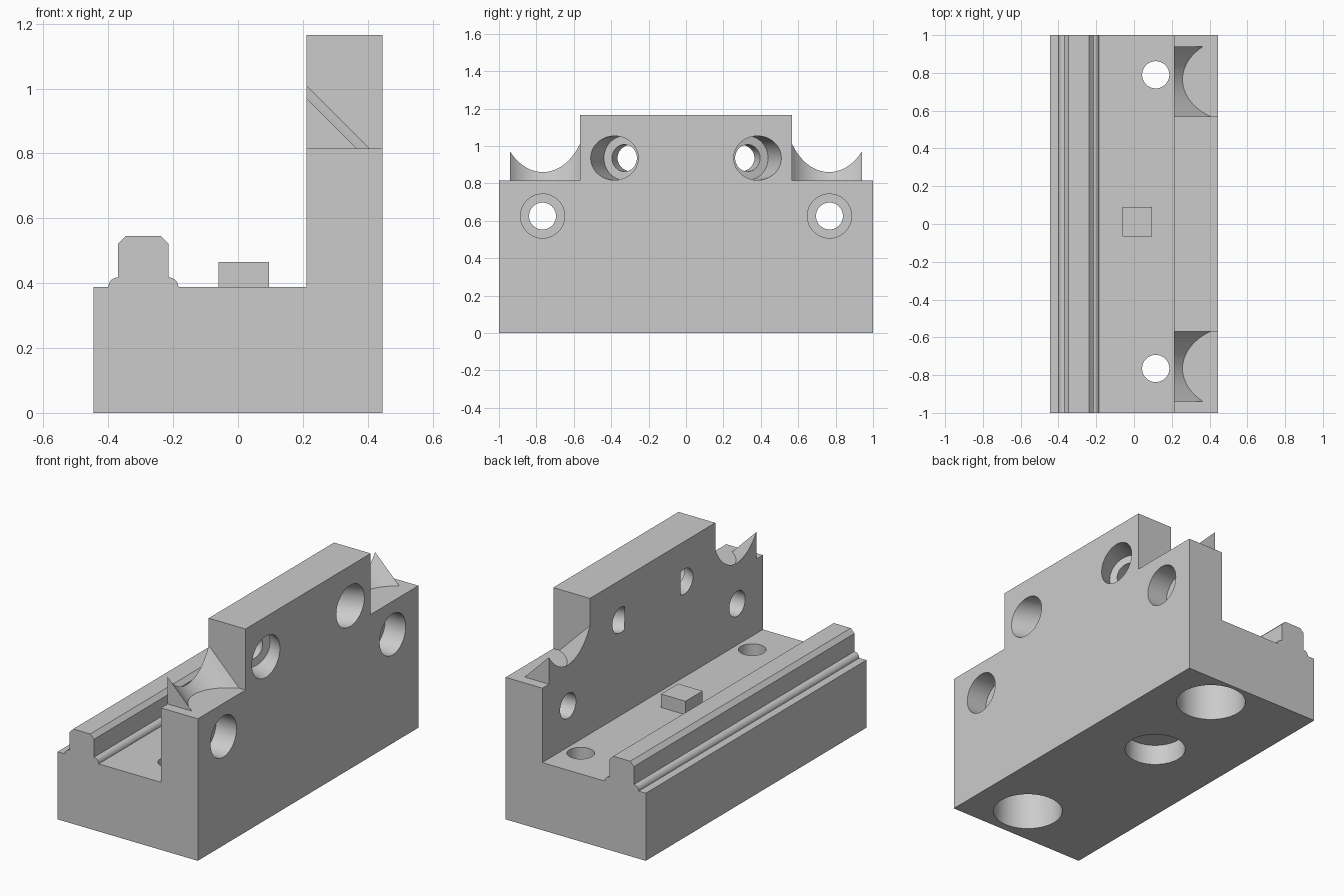
import bpy, bmesh, math
from mathutils import Vector

if "Cube" in bpy.data.objects:
    bpy.data.objects.remove(bpy.data.objects["Cube"])

grey = bpy.data.materials.new("light grey")
grey.diffuse_color = (0.6, 0.6, 0.6, 1)
grey.use_nodes = True
grey.node_tree.nodes["Principled BSDF"].inputs["Base Color"].default_value = grey.diffuse_color


def make(name, bm):
    bmesh.ops.recalc_face_normals(bm, faces=bm.faces[:])
    mesh = bpy.data.meshes.new(name)
    bm.to_mesh(mesh)
    bm.free()
    mesh.materials.append(grey)
    ob = bpy.data.objects.new(name, mesh)
    bpy.context.collection.objects.link(ob)
    return ob


def loft(name, rings):
    """Skin a row of closed rings and cap both ends."""
    bm = bmesh.new()
    loops = [[bm.verts.new(p) for p in ring] for ring in rings]
    n = len(loops[0])
    for a, b in zip(loops, loops[1:]):
        for i in range(n):
            j = (i + 1) % n
            bm.faces.new((a[i], a[j], b[j], b[i]))
    bm.faces.new(loops[0])
    bm.faces.new(loops[-1][::-1])
    return make(name, bm)


def box(name, lo, hi):
    (x0, y0, z0), (x1, y1, z1) = lo, hi
    ring = [(x0, y0), (x1, y0), (x1, y1), (x0, y1)]
    return loft(name, [[(x, y, z) for x, y in ring] for z in (z0, z1)])


def rod(name, start, end, r, n=64):
    start, end = Vector(start), Vector(end)
    turn = (end - start).to_track_quat('Z', 'Y')
    circle = [turn @ Vector((r * math.cos(t), r * math.sin(t), 0))
              for t in (2 * math.pi * i / n for i in range(n))]
    return loft(name, [[c + p for c in circle] for p in (start, end)])


def cut(target, cutter):
    mod = target.modifiers.new("cut", 'BOOLEAN')
    mod.operation, mod.solver, mod.object = 'DIFFERENCE', 'EXACT', cutter
    bpy.context.view_layer.objects.active = target
    bpy.ops.object.modifier_apply(modifier=mod.name)
    bpy.data.objects.remove(cutter)


def smooth(ob):
    bpy.ops.object.select_all(action='DESELECT')
    ob.select_set(True)
    bpy.context.view_layer.objects.active = ob
    bpy.ops.object.shade_smooth_by_angle(angle=math.radians(30))


X0, X1, WALL = -0.445, 0.445, 0.212
FLOOR, SHOULDER, TOP = 0.388, 0.815, 1.165

# Body: base, rail with rounded feet and chamfered top, and tall wall
arc = [(0.03 * math.cos(t), 0.03 * math.sin(t))
       for t in (math.pi / 2 * i / 8 for i in range(9))]
profile = [(X0, 0), (X1, 0), (X1, TOP), (WALL, TOP), (WALL, FLOOR)]
profile += [(-0.214 + c, FLOOR + s) for c, s in arc]
profile += [(-0.214, 0.521), (-0.238, 0.545), (-0.346, 0.545), (-0.37, 0.521)]
profile += [(-0.37 - c, FLOOR + s) for c, s in reversed(arc)]
profile += [(X0, FLOOR)]
body = loft("body", [[(x, y, z) for x, z in profile] for y in (-1, 1)])

# Lowered shoulders at both ends of the wall
for s in (-1, 1):
    ys = sorted((s * 0.568, s * 1.2))
    cut(body, box("shoulder_cutter", (0.1, ys[0], SHOULDER), (0.6, ys[1], 1.4)))

# Vertical mounting holes, counterbored from below
for y in (-0.765, 0.79):
    cut(body, rod("base_hole", (0.115, y, -0.1), (0.115, y, 0.6), 0.072))
    cut(body, rod("base_bore", (0.115, y, -0.1), (0.115, y, 0.27), 0.188))

# Shallow round pocket underneath
cut(body, rod("pocket", (0.017, 0.2, -0.1), (0.017, 0.2, 0.12), 0.164))

# Holes through the wall: straight lower pair, slanted upper pair
tilt = math.radians(22)
for s in (-1, 1):
    y = s * 0.767
    cut(body, rod("wall_hole", (0.6, y, 0.625), (0.1, y, 0.625), 0.072))
    cut(body, rod("wall_bore", (0.6, y, 0.625), (X1 - 0.13, y, 0.625), 0.118))
    axis = Vector((-math.cos(tilt), -s * math.sin(tilt), 0))
    entry = Vector((X1, s * 0.3825, 0.935))
    cut(body, rod("slant_hole", entry - axis * 0.2, entry + axis * 0.264, 0.072))
    cut(body, rod("slant_bore", entry - axis * 0.2, entry + axis * 0.142, 0.118))
smooth(body)

# Wedges on the shoulders, hollowed by a round groove sloping at 45 degrees
R = 0.237
for s, name in ((-1, "front_wedge"), (1, "back_wedge")):
    rings = []
    for i in range(33):
        y = 0.568 + (0.94 - 0.568) * i / 32
        d = (y - 0.765) / R
        h = 0.86 - SHOULDER + R * math.sqrt(2) * (1 - math.sqrt(1 - d * d))
        rings.append([(WALL, s * y, SHOULDER), (WALL + h, s * y, SHOULDER),
                      (WALL, s * y, SHOULDER + h)])
    smooth(loft(name, rings))

# Small locating block on the base floor
box("locating_block", (-0.06, -0.065, FLOOR), (0.095, 0.09, 0.465))
